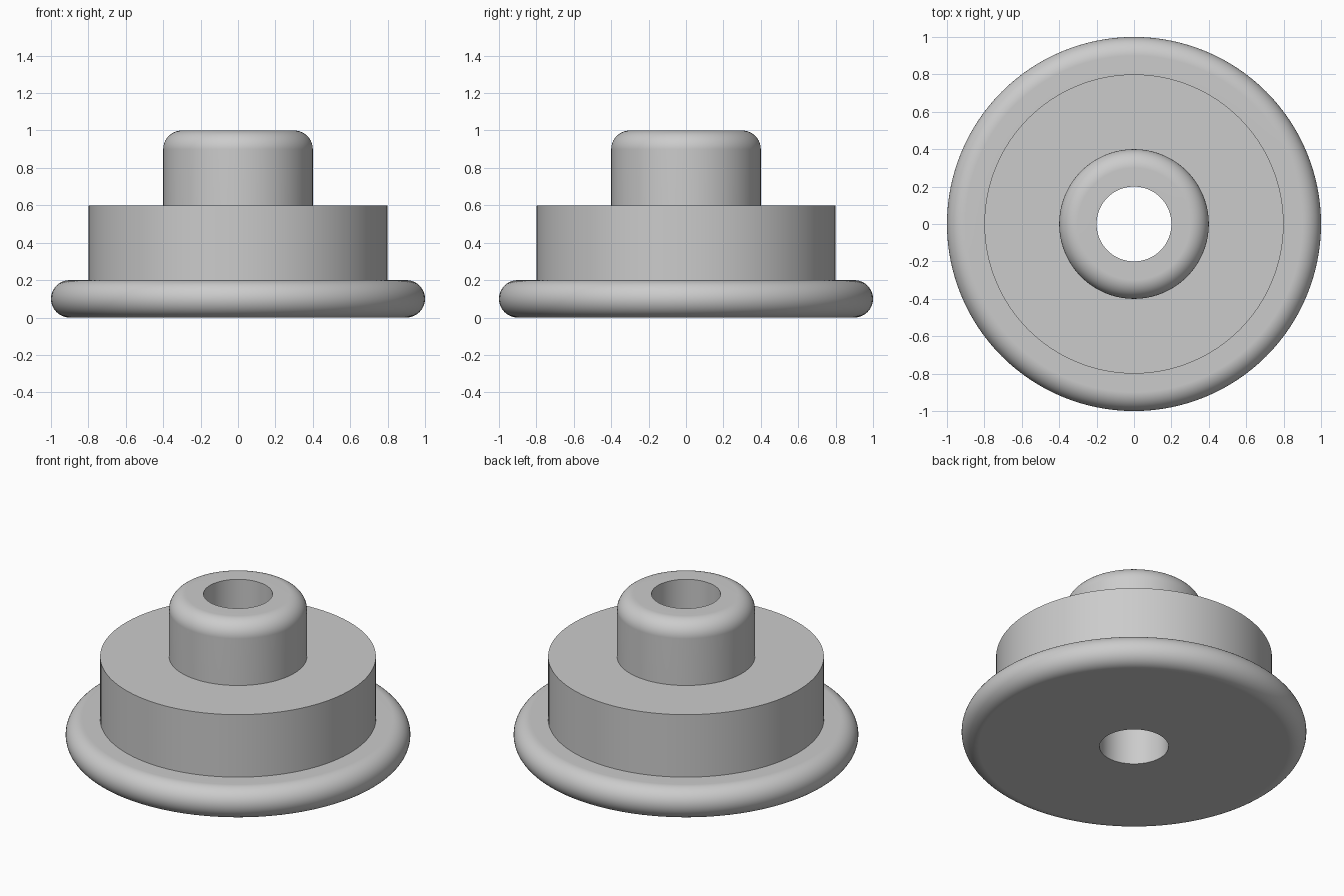
import bpy
import bmesh
from math import sin, cos, radians, tau

SEGMENTS = 128

if "Cube" in bpy.data.objects:
    bpy.data.objects.remove(bpy.data.objects["Cube"], do_unlink=True)


def arc(r, z, radius, start, end, steps):
    """Points of a fillet in the (radius, height) plane."""
    angles = [radians(start + (end - start) * i / steps) for i in range(steps + 1)]
    return [(r + radius * cos(a), z + radius * sin(a)) for a in angles]


def lathe(name, profile, material):
    """Revolve a closed profile around the z axis."""
    bm = bmesh.new()
    rings = []
    for r, z in profile:
        rings.append([bm.verts.new((r * cos(tau * i / SEGMENTS),
                                    r * sin(tau * i / SEGMENTS), z))
                      for i in range(SEGMENTS)])
    for lower, upper in zip(rings, rings[1:] + rings[:1]):
        for i in range(SEGMENTS):
            j = (i + 1) % SEGMENTS
            bm.faces.new((lower[i], lower[j], upper[j], upper[i]))
    bmesh.ops.recalc_face_normals(bm, faces=bm.faces)
    mesh = bpy.data.meshes.new(name)
    bm.to_mesh(mesh)
    bm.free()
    mesh.materials.append(material)
    obj = bpy.data.objects.new(name, mesh)
    bpy.context.collection.objects.link(obj)
    return obj


# Plain grey material
grey = bpy.data.materials.new("light_grey")
grey.use_nodes = True
color = (0.6, 0.6, 0.6, 1.0)
grey.diffuse_color = color
grey.node_tree.nodes["Principled BSDF"].inputs["Base Color"].default_value = color

# Round-edged flange, stepped body, filleted neck and through bore
profile = [(0.2, 0.0)]
profile += arc(0.9, 0.1, 0.1, -90, 90, 20)
profile += [(0.8, 0.2), (0.8, 0.6), (0.4, 0.6)]
profile += arc(0.3, 0.9, 0.1, 0, 90, 10)
profile += [(0.2, 1.0)]
bushing = lathe("flanged_bushing", profile, grey)

# Smooth curves, crisp steps, flat planes kept flat
bpy.ops.object.select_all(action="DESELECT")
bushing.select_set(True)
bpy.context.view_layer.objects.active = bushing
bpy.ops.object.shade_smooth_by_angle(angle=radians(30))
weighted = bushing.modifiers.new("weighted_normals", "WEIGHTED_NORMAL")
weighted.keep_sharp = True
